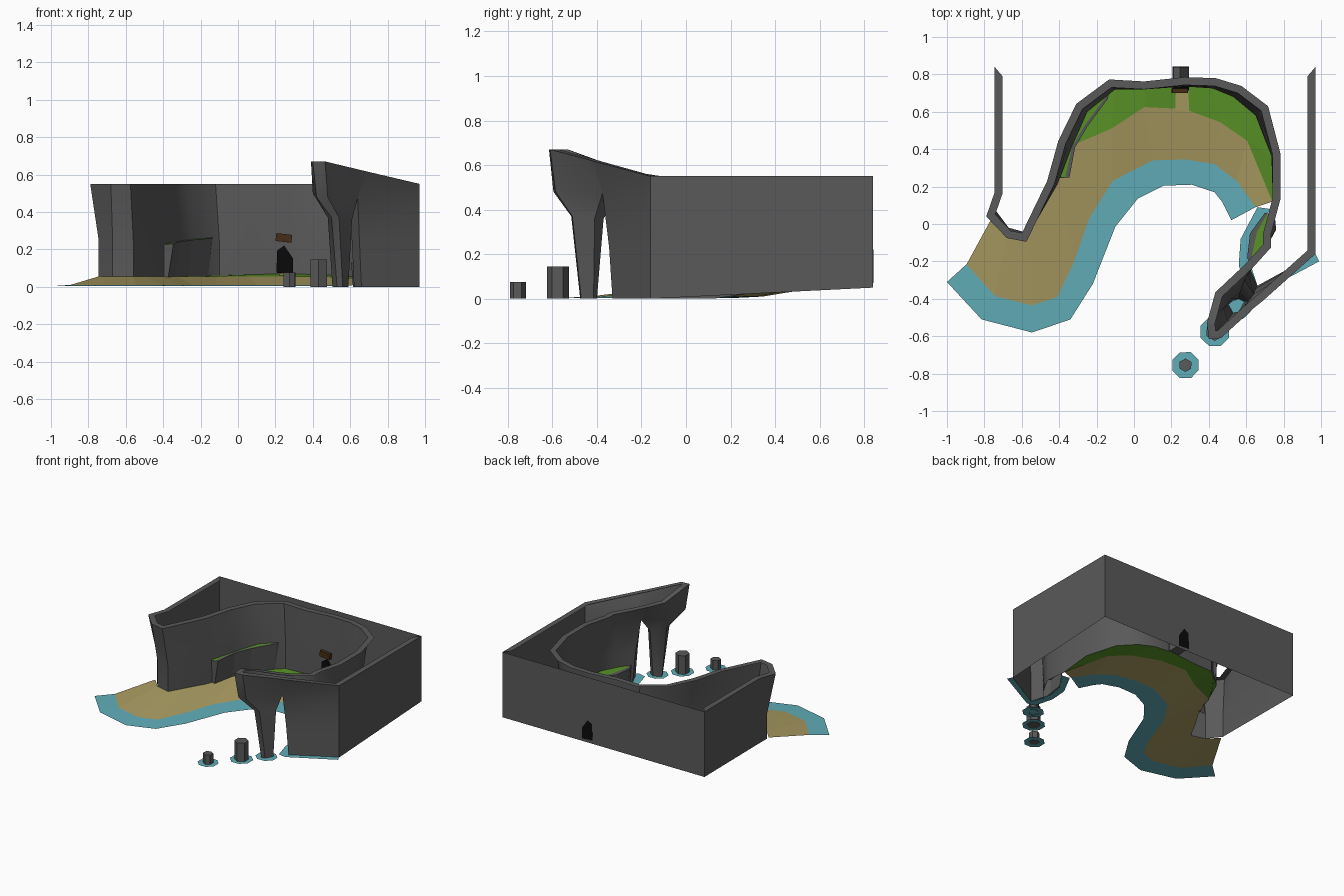
import bpy
from math import cos, sin, pi
from mathutils import Vector as V

if "Cube" in bpy.data.objects:
    bpy.data.objects.remove(bpy.data.objects["Cube"])


def mat(name, c):
    m = bpy.data.materials.new(name)
    m.diffuse_color = (*c, 1)
    m.use_nodes = True
    m.node_tree.nodes["Principled BSDF"].inputs["Base Color"].default_value = m.diffuse_color
    return m


ROCK = mat("rock", (.1, .1, .1))
SAND = mat("sand", (.40, .33, .12))
GRASS = mat("grass", (.10, .29, .02))
WATER = mat("water", (.12, .42, .48))
BLACK = mat("dark", (.003, .003, .003))
WOOD = mat("wood", (.06, .025, .008))


def make(name, verts, faces, m, smooth=False):
    me = bpy.data.meshes.new(name)
    me.from_pydata([tuple(v) for v in verts], [], faces)
    me.materials.append(m)
    me.update()
    ob = bpy.data.objects.new(name, me)
    bpy.context.collection.objects.link(ob)
    if smooth:
        bpy.ops.object.select_all(action='DESELECT')
        ob.select_set(True)
        bpy.context.view_layer.objects.active = ob
        bpy.ops.object.shade_smooth_by_angle(angle=.6)
    return ob


def strip(name, a, b, m):
    # ribbon of quads between two matching point rows
    n = len(a)
    return make(name, list(a) + list(b),
                [(i, i + 1, n + i + 1, n + i) for i in range(n - 1)], m)


def z3(pts, z):
    return [V((x, y, z)) for x, y in pts]


# cliff columns round the cove: top x,y, foot x,y, foot z
cove = [(-.79, .04, -.745, .08, .055), (-.68, -.075, -.67, -.02, .055),
        (-.575, -.095, -.56, -.05, .055), (-.425, .215, -.41, .21, .055),
        (-.365, .43, -.33, .42, .055), (-.275, .615, -.25, .60, .055),
        (-.12, .73, -.10, .72, .06), (.055, .72, .06, .72, .065),
        (.27, .743, .27, .735, .07), (.43, .738, .42, .725, .065),
        (.555, .70, .53, .68, .06), (.68, .605, .65, .58, .05),
        (.74, .375, .735, .36, .035), (.74, .135, .745, .12, .0),
        (.69, -.05, .76, -.03, 0), (.69, -.11, .70, -.14, 0)]
# arched headland columns, four levels from top to foot
headland = [
    [(.60, -.21, .565), (.59, -.30, .46), (.61, -.26, .23), (.62, -.24, 0)],
    [(.52, -.285, .585), (.59, -.30, .46), (.565, -.37, .36), (.56, -.40, 0)],
    [(.435, -.365, .61), (.47, -.38, .48), (.52, -.40, .36), (.53, -.41, 0)],
    [(.39, -.53, .67), (.40, -.51, .50), (.48, -.45, .37), (.505, -.43, 0)],
    [(.40, -.615, .67), (.42, -.595, .48), (.50, -.515, .37), (.53, -.475, 0)],
    [(.465, -.61, .67), (.48, -.585, .48), (.54, -.51, .37), (.56, -.47, 0)],
    [(.64, -.45, .628), (.64, -.375, .475), (.61, -.41, .36), (.59, -.415, 0)],
    [(.69, -.41, .616), (.64, -.375, .475), (.65, -.345, .23), (.66, -.33, 0)]]


def post(x, y, foot):
    return [(x, y, .55), (x, y, .46), (x, y, .25), (x, y, foot)]


cols = [post(-.745, .84, .05), post(-.745, .17, .055)]
for tx, ty, bx, by, bz in cove:
    t, m = V((tx, ty, .55)), V((bx, by, .25))
    cols.append([t, t.lerp(m, .36), m, (bx, by, bz)])
h0 = len(cols)
cols += headland + [post(.97, -.16, 0), post(.97, .84, .05)]
n = len(cols)
verts = [v for c in cols for v in c]
faces = []


def wall(i, j, levels):
    for k in levels:
        faces.append((i * 4 + k + 1, j * 4 + k + 1, j * 4 + k, i * 4 + k))


for i in range(n):
    gap = i in (h0, h0 + 6)
    wall(i, (i + 1) % n, range(1) if gap else range(3))
wall(h0, h0 + 7, (1, 2))          # archway sides
wall(h0 + 6, h0 + 1, (1, 2))
make("cliff_shell", verts, faces, ROCK, True)

# flat rim on the top edge, mitred towards the hollow side
top = [V(c[0]) for c in cols]
inner = []
for i, p in enumerate(top):
    d1 = (p - top[max(i - 1, 0)]).to_2d()
    d2 = (top[min(i + 1, n - 1)] - p).to_2d()
    d1 = d1.normalized() if d1.length else d2.normalized()
    d2 = d2.normalized() if d2.length else d1
    nm = (V((-d1.y, d1.x)) + V((-d2.y, d2.x))).normalized()
    w = .042 / max(nm.dot(V((-d1.y, d1.x))), .6)
    inner.append(p + V((nm.x * w, nm.y * w, 0)))
inner[0].y = inner[-1].y = .79
strip("cliff_rim", top, inner, ROCK)

# beach: shallow water, sand and grass bands
water_edge = [(-1, -.31), (-.815, -.51), (-.545, -.58), (-.34, -.51), (-.22, -.32),
              (-.1, -.015), (.02, .135), (.16, .205), (.31, .21), (.43, .17),
              (.47, .12), (.52, .02)]
sand_edge = [(-.895, -.215), (-.745, -.385), (-.545, -.435), (-.41, -.39), (-.32, -.2),
             (-.24, .03), (-.115, .23), (.1, .34), (.28, .345), (.43, .32),
             (.55, .23), (.65, .09)]
sand_top = [(-.745, .06), (-.67, -.02), (-.56, -.05), (-.49, .08), (-.41, .21),
            (-.33, .42), (-.12, .51), (.055, .625), (.27, .615), (.46, .545),
            (.605, .445), (.74, .12)]
low = z3(sand_edge, .01)
high = z3(sand_top, .055)
high[-1].z = .012
high[-2].z = .045
strip("shallow_water", z3(water_edge, .003), low, WATER)
strip("sand", low, high, SAND)
foot = [V((c[2], c[3], c[4])) for c in cove]
strip("grass", [high[5], high[5], high[6], high[7], high[8], high[9], high[9],
                high[10], high[10], high[11]], foot[4:14], GRASS)
strip("path", [(.22, .61, .06), (.225, .74, .074)], [(.295, .60, .06), (.29, .74, .074)], SAND)


def ledge(name, outer, back, lean, floor):
    # rock shelf with a rock lip and a grass top
    lip = [o.lerp(b, .28) for o, b in zip(outer, back)]
    base = [o.lerp(b, lean) for o, b in zip(outer, back)]
    for p in base:
        p.z = floor
    strip(name + "_face", base, outer, ROCK)
    strip(name + "_lip", outer, lip, ROCK)
    strip(name + "_grass", lip, back, GRASS)


def slope(pts, a, b):
    return [V((x, y, a + (b - a) * i / (len(pts) - 1))) for i, (x, y) in enumerate(pts)]


ledge("left_ledge",
      slope([(-.44, .24), (-.345, .25), (-.315, .41), (-.25, .52), (-.14, .67), (-.125, .74)], .22, .27),
      slope([(-.43, .26), (-.425, .255), (-.37, .42), (-.29, .56), (-.2, .67), (-.14, .75)], .22, .27),
      .35, .05)
ledge("right_ledge",
      slope([(.70, .06), (.62, -.05), (.605, -.18), (.63, -.24)], .13, .13),
      slope([(.75, .05), (.75, -.03), (.70, -.13), (.66, -.2)], .13, .13), .1, 0)

# water along the headland foot
strip("headland_water",
      z3([(.66, .09), (.57, -.08), (.56, -.22), (.60, -.36), (.66, -.375), (.99, -.2)], .003),
      z3([(.73, .08), (.64, -.05), (.62, -.2), (.63, -.24), (.66, -.33), (.97, -.16)], .003), WATER)


def ring(cx, cy, rx, ry, z, k, a0):
    return [V((cx + rx * cos(a0 + 2 * pi * i / k), cy + ry * sin(a0 + 2 * pi * i / k), z))
            for i in range(k)]


def prism(name, a, b, m):
    k = len(a)
    return make(name, a + b, [tuple(range(k))[::-1], tuple(range(k, 2 * k))] +
                [(i, (i + 1) % k, k + (i + 1) % k, k + i) for i in range(k)], m)


# sea stacks, each in a small pool of shallow water
for i, (x, y, r, h, w) in enumerate([(.275, -.755, .036, .075, .075),
                                     (.432, -.575, .05, .145, .083)]):
    prism(f"sea_stack_{i}", ring(x, y, r, r, 0, 6, .5), ring(x, y, r, r, h, 6, .5), ROCK)
    make(f"stack_water_{i}", ring(x, y, w, w, .003, 8, .4), [tuple(range(8))], WATER)
make("pillar_water", ring(.55, -.44, .08, .075, .003, 8, .4), [tuple(range(8))], WATER)

# cave tunnel through the back, dark at both ends
door = [(.205, .075), (.295, .07), (.295, .15), (.247, .22), (.21, .195)]


def slab(name, y0, y1, m):
    prism(name, [V((x, y1, z)) for x, z in door], [V((x, y0, z)) for x, z in door][:], m)


slab("cave_tunnel", .735, .838, ROCK)
slab("cave_mouth", .715, .735, BLACK)
slab("cave_exit", .838, .842, BLACK)

# wooden sign above the cave
board = [(.2, .245), (.285, .235), (.29, .277), (.205, .287)]
prism("sign_board", [V((x, .725, z)) for x, z in board],
      [V((x, .70, z)) for x, z in board], WOOD)
